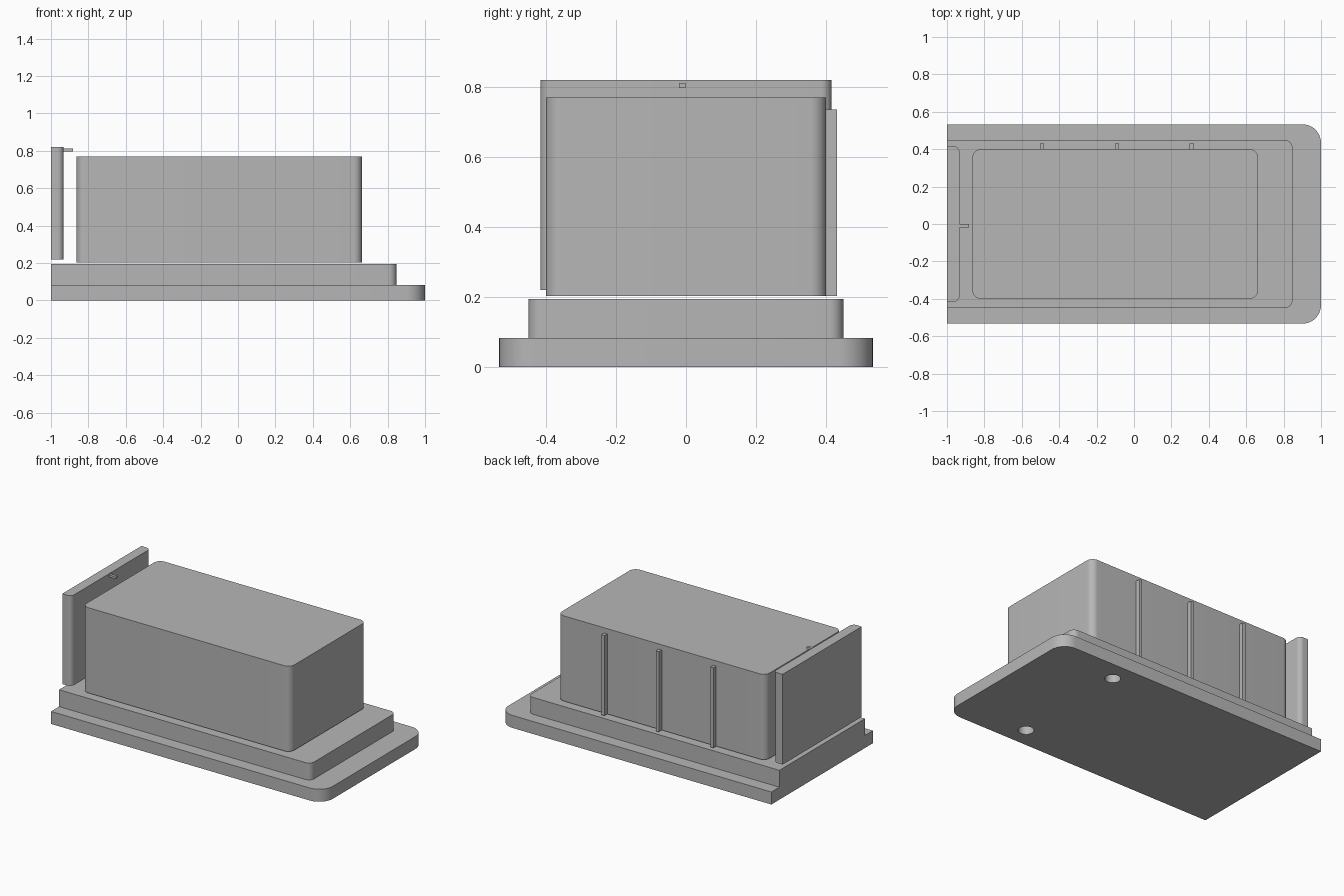
import bpy
import bmesh
import math
from mathutils import Vector

default = bpy.data.objects.get("Cube")
if default:
    bpy.data.objects.remove(default, do_unlink=True)

grey = bpy.data.materials.new("mid_grey")
grey.use_nodes = True
COLOUR = (0.47, 0.47, 0.47, 1)
grey.diffuse_color = COLOUR
grey.node_tree.nodes["Principled BSDF"].inputs["Base Color"].default_value = COLOUR


def finish(name, bm):
    mesh = bpy.data.meshes.new(name)
    bm.to_mesh(mesh)
    bm.free()
    mesh.materials.append(grey)
    obj = bpy.data.objects.new(name, mesh)
    bpy.context.collection.objects.link(obj)
    return obj


def block(name, low, high, radius=0, round_left=False):
    """Box between two corners; upright edges rounded at +x, optionally at -x too."""
    low, high = Vector(low), Vector(high)
    bm = bmesh.new()
    bmesh.ops.create_cube(bm, size=1)
    for v in bm.verts:
        v.co = (low + high) / 2 + v.co * (high - low)
    if radius:
        middle = (low.x + high.x) / 2
        edges = [e for e in bm.edges
                 if abs(e.verts[0].co.z - e.verts[1].co.z) > 1e-5
                 and (round_left or e.verts[0].co.x > middle)]
        bmesh.ops.bevel(bm, geom=edges, offset=radius, segments=10,
                        profile=0.5, affect='EDGES', clamp_overlap=True)
    return finish(name, bm)


def peg(name, x, y, radius, depth):
    bm = bmesh.new()
    bmesh.ops.create_cone(bm, cap_ends=True, segments=32, radius1=radius,
                          radius2=radius, depth=2 * depth)
    bmesh.ops.translate(bm, verts=bm.verts, vec=(x, y, 0))
    return finish(name, bm)


def activate(obj):
    bpy.ops.object.select_all(action='DESELECT')
    obj.select_set(True)
    bpy.context.view_layer.objects.active = obj


def combine(target, tool, operation):
    mod = target.modifiers.new(operation.lower(), 'BOOLEAN')
    mod.operation = operation
    mod.solver = 'EXACT'
    mod.object = tool
    activate(target)
    bpy.ops.object.modifier_apply(modifier=mod.name)
    bpy.data.objects.remove(tool, do_unlink=True)


# Stepped base: wide flange and raised step in one solid, blind holes below
base = block("stepped_base", (-1, -0.533, 0), (1, 0.533, 0.083), 0.1)
step = block("raised_step", (-1, -0.449, 0.04), (0.847, 0.449, 0.195), 0.04)
combine(base, step, 'UNION')
for side in (-1, 1):
    combine(base, peg("hole_cutter", 0.5, side * 0.4, 0.047, 0.083), 'DIFFERENCE')

# Main body
body = block("main_body", (-0.864, -0.4, 0.203), (0.663, 0.4, 0.769), 0.045, True)

# Upright ribs along the back of the body
ribs = [block(f"back_rib_{i + 1}", (x - 0.011, 0.395, 0.203), (x + 0.011, 0.431, 0.735))
        for i, x in enumerate((-0.491, -0.091, 0.309))]

# End plate with a small pin near its top
plate = block("end_plate", (-1, -0.415, 0.22), (-0.933, 0.415, 0.819), 0.03)
pin = block("plate_pin", (-0.938, -0.02, 0.797), (-0.883, -0.001, 0.811))

for obj in (base, body, plate):
    activate(obj)
    bpy.ops.object.shade_smooth_by_angle(angle=math.radians(30))
